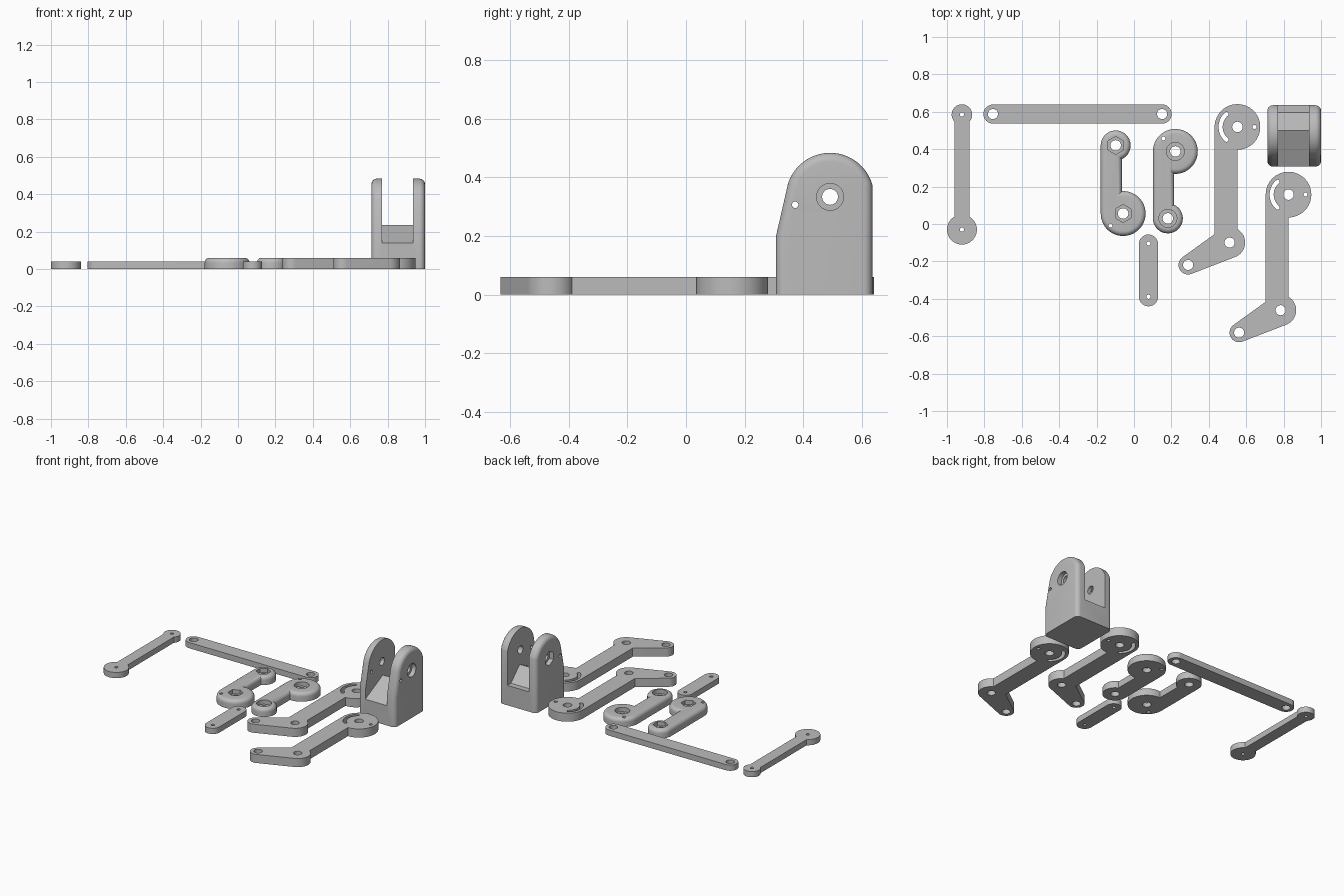
import bpy, bmesh, math
from mathutils import Matrix

if "Cube" in bpy.data.objects:
    bpy.data.objects.remove(bpy.data.objects["Cube"])

GREY = bpy.data.materials.new("grey plastic")
GREY.diffuse_color = (0.5, 0.5, 0.5, 1)
GREY.use_nodes = True
GREY.node_tree.nodes["Principled BSDF"].inputs["Base Color"].default_value = GREY.diffuse_color

# local (u, v, w) -> (y, z, x), for shapes drawn in the side plane
SIDE = Matrix(((0, 0, 1, 0), (1, 0, 0, 0), (0, 1, 0, 0), (0, 0, 0, 1)))


def arc(cx, cy, r, a0, a1, n=28):
    """Points along an arc, angles in degrees."""
    return [(cx + r * math.cos(math.radians(a0 + (a1 - a0) * i / n)),
             cy + r * math.sin(math.radians(a0 + (a1 - a0) * i / n))) for i in range(n + 1)]


def circle(cx, cy, r, n=32, turn=0):
    return arc(cx, cy, r, turn, turn + 360, n)[:-1]


def loft(name, rings, matrix=Matrix()):
    """Solid through a stack of (outline, height) rings."""
    bm = bmesh.new()
    loops = [[bm.verts.new((u, v, w)) for u, v in pts] for pts, w in rings]
    n = len(loops[0])
    for a, b in zip(loops, loops[1:]):
        for i in range(n):
            j = (i + 1) % n
            bm.faces.new((a[i], a[j], b[j], b[i]))
    bm.faces.new(loops[0][::-1])
    bm.faces.new(loops[-1])
    bm.transform(matrix)
    bmesh.ops.remove_doubles(bm, verts=bm.verts[:], dist=1e-5)
    bmesh.ops.recalc_face_normals(bm, faces=bm.faces[:])
    me = bpy.data.meshes.new(name)
    bm.to_mesh(me)
    bm.free()
    me.materials.append(GREY)
    ob = bpy.data.objects.new(name, me)
    bpy.context.collection.objects.link(ob)
    return ob


def cut(ob, outline, w0=-0.1, w1=0.2, matrix=Matrix()):
    """Subtract a prism from the part."""
    tool = loft("cutter", [(outline, w0), (outline, w1)], matrix)
    mod = ob.modifiers.new("cut", 'BOOLEAN')
    mod.operation, mod.solver, mod.object = 'DIFFERENCE', 'EXACT', tool
    deps = bpy.context.evaluated_depsgraph_get()
    me = bpy.data.meshes.new_from_object(ob.evaluated_get(deps))
    ob.modifiers.clear()
    ob.data = me
    bpy.data.objects.remove(tool)


def finish(ob):
    bpy.ops.object.select_all(action='DESELECT')
    ob.select_set(True)
    bpy.context.view_layer.objects.active = ob
    bpy.ops.object.shade_smooth_by_angle(angle=math.radians(30))


def plate(name, outline, height, holes):
    ob = loft(name, [(outline, 0), (outline, height)])
    for x, y, r in holes:
        cut(ob, circle(x, y, r))
    return ob


PIN, BOLT = 0.011, 0.027

# Thin rod with two round ends
x, y0, y1, h = -0.92, -0.03, 0.585, 0.04
a, b = (math.degrees(math.asin(h / r)) for r in (0.08, 0.055))
finish(plate("thin_rod", arc(x, y0, 0.08, 90 + a, 450 - a) + arc(x, y1, 0.055, b - 90, 270 - b),
             0.04, [(x, y0, PIN), (x, y1, PIN)]))

# Plain straight links
finish(plate("long_link", arc(-0.754, 0.588, 0.051, 90, 270) + arc(0.15, 0.588, 0.051, -90, 90),
             0.04, [(-0.754, 0.588, BOLT), (0.15, 0.588, BOLT)]))
finish(plate("short_link", arc(0.0775, -0.107, 0.051, 0, 180) + arc(0.0775, -0.389, 0.051, 180, 360),
             0.04, [(0.0775, -0.104, PIN), (0.0775, -0.389, PIN)]))


# Bent cranks with a curved slot
def crank(name, ox, oy):
    pts = (arc(0, 0, 0.122, -90, 180, 40) + [(-0.122, -0.573)]
           + arc(-0.264, -0.738, 0.051, 125.7, 291.1)
           + arc(-0.042, -0.618, 0.083, -68.9, 59.6))
    ob = plate(name, [(u + ox, v + oy) for u, v in pts], 0.06,
               [(ox, oy, 0.028), (ox - 0.042, oy - 0.618, BOLT),
                (ox - 0.264, oy - 0.738, BOLT), (ox + 0.091, oy, PIN)])
    c, s = (0.09 * f(math.radians(130)) for f in (math.cos, math.sin))
    slot = (arc(ox, oy, 0.101, 130, 230) + arc(ox + c, oy - s, 0.011, 230, 410, 8)[1:-1]
            + arc(ox, oy, 0.079, 230, 130) + arc(ox + c, oy + s, 0.011, -50, 130, 8)[1:-1])
    cut(ob, slot)
    finish(ob)


crank("rear_crank", 0.553, 0.519)
crank("front_crank", 0.826, 0.157)


# Rounded links with one large and one small boss
def rounded_link(name, xl, big_y, length, flip, sides, pin):
    R, r, width, e = 0.12, 0.08, 0.113, 0.026

    def outline(d):
        tb = math.degrees(math.acos((width - d - R) / (R - d)))
        ts = math.degrees(math.acos((width - d - r) / (r - d)))
        pts = arc(xl + R, 0, R - d, 180, 360 + tb, 40) + arc(xl + r, length, r - d, -ts, 180, 40)
        return [(u, big_y + flip * v) for u, v in pts]

    rings = [(outline(0), 0)]
    for i in range(7):
        t = math.pi / 2 * i / 6
        rings.append((outline(e * (1 - math.cos(t))), 0.06 - e + e * math.sin(t)))
    ob = loft(name, rings)
    for cx, cy in ((xl + R, big_y), (xl + r, big_y + flip * length)):
        cut(ob, circle(cx, cy, 0.028))
        cut(ob, circle(cx, cy, 0.048, sides, 30), 0.03, 0.2)
    cut(ob, circle(*pin, PIN))
    finish(ob)


rounded_link("nut_side_link", -0.178, 0.056, 0.364, 1, 6, (-0.125, -0.008))
rounded_link("bolt_side_link", 0.101, 0.388, 0.358, -1, 32, (0.158, 0.457))


# Fork bracket with rounded outer edges
def fork_outline(d):
    cy, cz, r = 0.491, 0.333, 0.15 - d
    a = math.degrees(math.acos((0.144 - d) / r))
    return ([(0.307 + d, 0), (0.635 - d, 0)] + arc(cy, cz, r, a, 164, 40)
            + [(0.307 + d, 0.2)])


E = 0.03
steps = [(E * (1 - math.cos(math.pi / 12 * i)), E * (1 - math.sin(math.pi / 12 * i)))
         for i in range(7)]
rings = [(fork_outline(d), 0.713 + w) for d, w in reversed(steps)]
rings += [(fork_outline(d), 1.0 - w) for d, w in steps]
fork = loft("fork_bracket", rings, SIDE)
# Opening between the lugs, with a ridge on its floor
cut(fork, [(0.2, 0.139), (0.307, 0.139), (0.5, 0.235), (0.596, 0.139),
           (0.8, 0.139), (0.8, 0.6), (0.2, 0.6)], 0.77, 0.936, SIDE)
# Axle hole, pin hole, bolt head seat and nut seat
cut(fork, circle(0.491, 0.333, BOLT), 0.6, 1.1, SIDE)
cut(fork, circle(0.372, 0.306, PIN), 0.6, 1.1, SIDE)
cut(fork, circle(0.491, 0.333, 0.046), 0.97, 1.1, SIDE)
cut(fork, circle(0.491, 0.333, 0.05, 6, 30), 0.6, 0.743, SIDE)
finish(fork)
